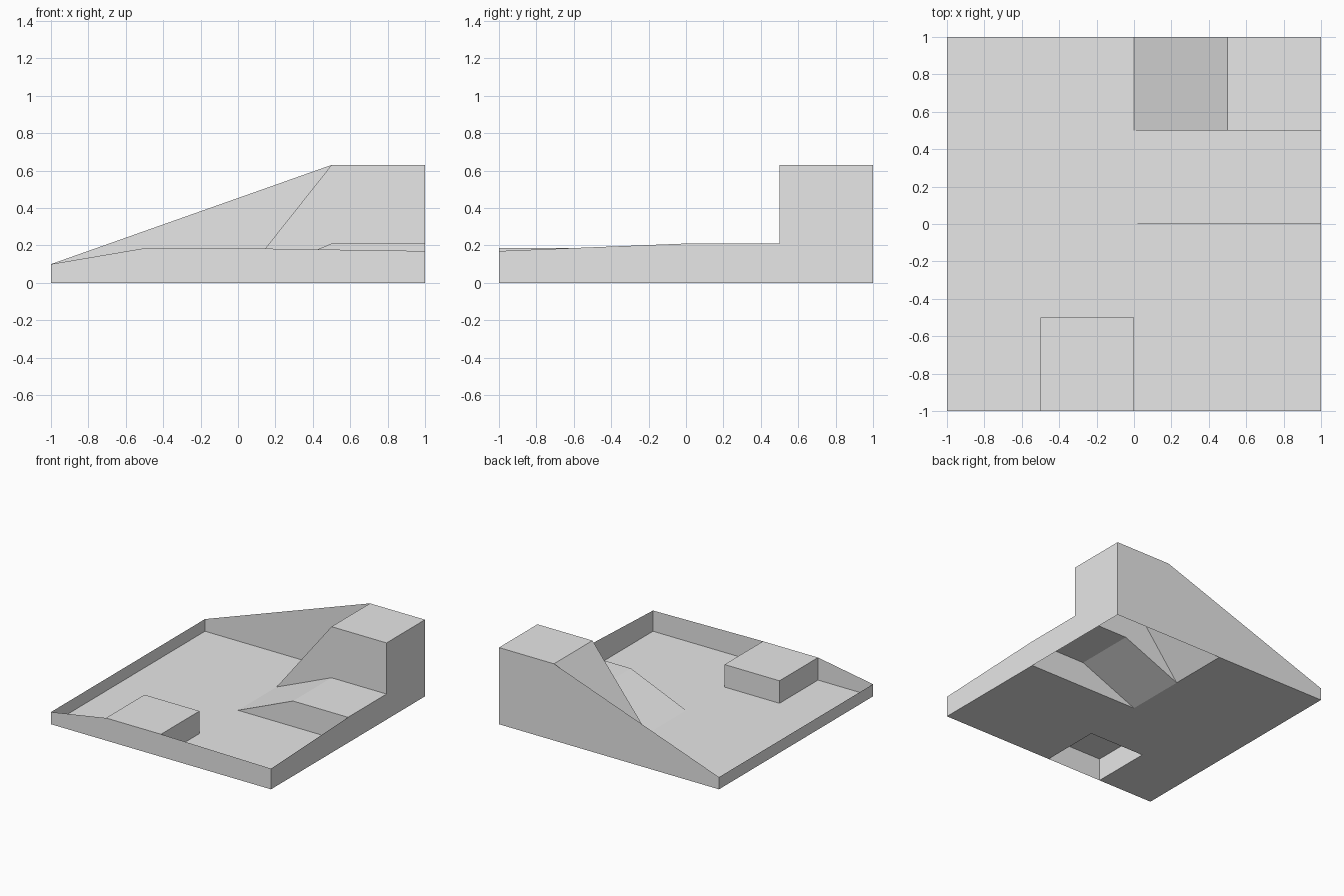
import bpy
import bmesh

cube = bpy.data.objects.get("Cube")
if cube:
    bpy.data.objects.remove(cube, do_unlink=True)

grey = bpy.data.materials.new("plain grey")
grey.use_nodes = True
grey.diffuse_color = (0.8, 0.8, 0.8, 1)
grey.node_tree.nodes["Principled BSDF"].inputs["Base Color"].default_value = (0.8, 0.8, 0.8, 1)

EDGE, LOW, MID, HIGH = 0.1, 0.185, 0.21, 0.63


def finish(name, bm):
    bmesh.ops.remove_doubles(bm, verts=bm.verts, dist=0.0001)
    mesh = bpy.data.meshes.new(name)
    bm.to_mesh(mesh)
    bm.free()
    mesh.materials.append(grey)
    obj = bpy.data.objects.new(name, mesh)
    bpy.context.collection.objects.link(obj)


def sheet(name, polygons):
    bm = bmesh.new()
    for points in polygons:
        bm.faces.new([bm.verts.new(p) for p in points])
    finish(name, bm)


def wall(name, profile, place):
    """Upright sheet from the ground up to a profile of (distance, height)."""
    outline = [(profile[0][0], 0), *profile, (profile[-1][0], 0)]
    points = []
    for p in outline:
        if p not in points:
            points.append(p)
    sheet(name, [[place(d, h) for d, h in points]])


def ramp_top(name, height, y0, y1):
    """Slope up from the ground, then a level platform."""
    steps = [(0, 0), (0.5, height), (1, height)]
    sheet(name, [[(xa, y0, za), (xb, y0, zb), (xb, y1, zb), (xa, y1, za)]
                 for (xa, za), (xb, zb) in zip(steps, steps[1:])])


# Ground sheet, open beneath the raised parts
bm = bmesh.new()
bmesh.ops.create_grid(bm, x_segments=4, y_segments=4, size=1)
holes = []
for f in bm.faces:
    c = f.calc_center_median()
    if (c.x > 0 and c.y > 0) or (-0.5 < c.x < 0 and c.y < -0.5):
        holes.append(f)
bmesh.ops.delete(bm, geom=holes, context="FACES")
finish("ground", bm)

# Outer walls
wall("front_wall", [(-1, EDGE), (-0.5, LOW), (0, LOW), (1, 0.17)],
     lambda d, h: (d, -1, h))
wall("back_wall", [(1, HIGH), (0.5, HIGH), (-1, EDGE)],
     lambda d, h: (d, 1, h))
wall("left_wall", [(1, HIGH), (0.5, HIGH), (0.5, MID), (0, MID), (-1, 0.17)][::-1],
     lambda d, h: (1, d, h))
wall("right_wall", [(1, EDGE), (-1, EDGE)], lambda d, h: (-1, d, h))

# Low block against the front wall
sheet("low_block_top", [[(-0.5, -1, LOW), (0, -1, LOW), (0, -0.5, LOW), (-0.5, -0.5, LOW)]])
for name, x in (("low_block_left", 0), ("low_block_right", -0.5)):
    wall(name, [(-1, LOW), (-0.5, LOW)], lambda d, h: (x, d, h))
wall("low_block_back", [(0, LOW), (-0.5, LOW)], lambda d, h: (d, -0.5, h))

# Low ramp and its upright front
ramp_top("low_ramp", MID, 0, 0.5)
wall("low_ramp_front", [(0, 0), (0.5, MID), (1, MID)], lambda d, h: (d, 0, h))

# Tall ramp, whose upright front rises from the low ramp
ramp_top("tall_ramp", HIGH, 0.5, 1)
sheet("tall_ramp_front", [[(0, 0.5, 0), (0.5, 0.5, MID), (1, 0.5, MID),
                           (1, 0.5, HIGH), (0.5, 0.5, HIGH)]])
